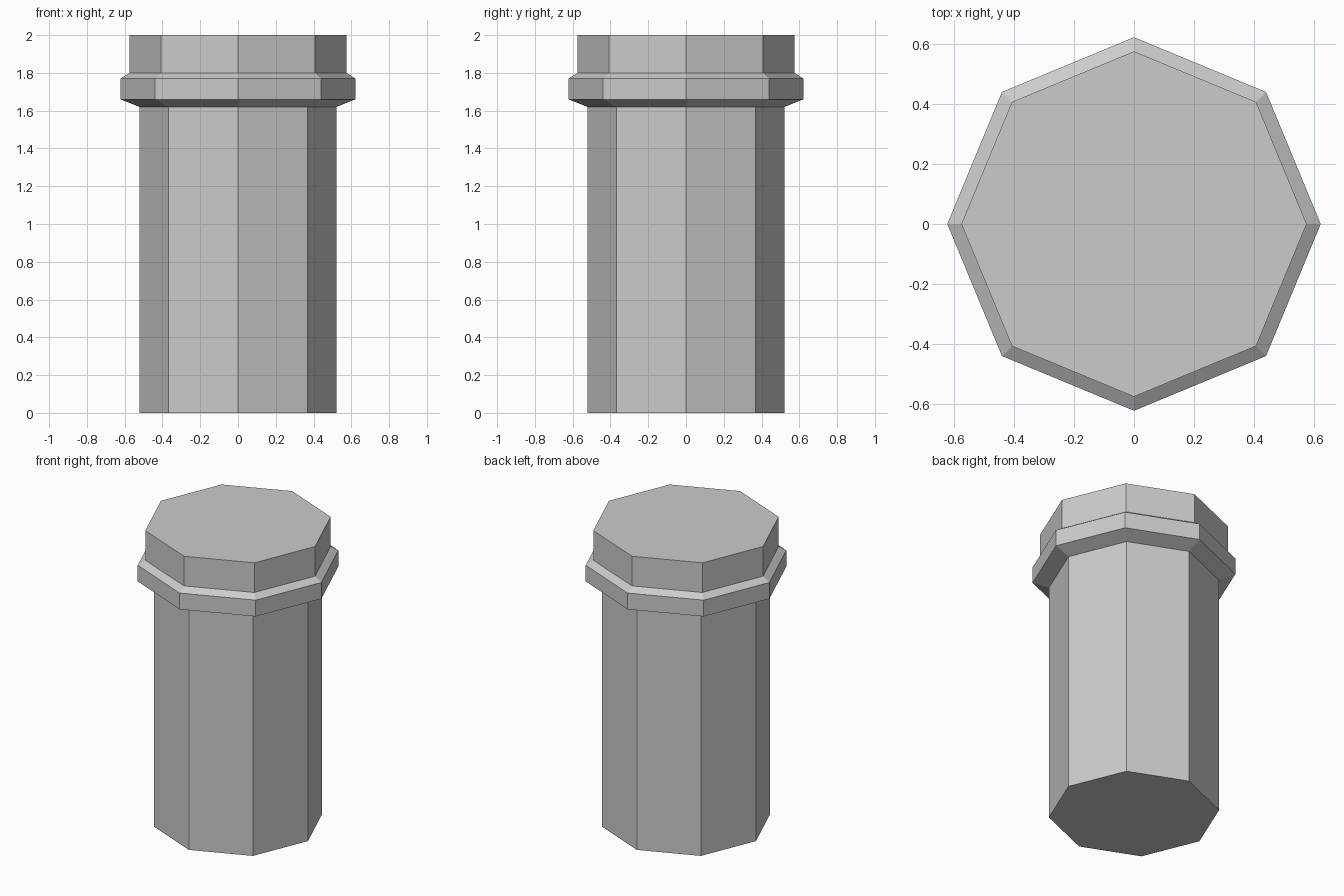
import bpy, bmesh
from math import cos, sin, tau

if "Cube" in bpy.data.objects:
    bpy.data.objects.remove(bpy.data.objects["Cube"])

SIDES = 8

# (radius, height) profile: shaft, flared collar, cap
PROFILE = [(0.522, 0.0), (0.522, 1.62), (0.622, 1.66),
           (0.622, 1.77), (0.575, 1.80), (0.575, 2.0)]


def lathe(name, profile):
    """Closed flat-faced octagonal solid from a radius/height profile."""
    bm = bmesh.new()
    rings = [[bm.verts.new((r * cos(tau * i / SIDES), r * sin(tau * i / SIDES), z))
              for i in range(SIDES)] for r, z in profile]
    for low, high in zip(rings, rings[1:]):
        for i in range(SIDES):
            j = (i + 1) % SIDES
            bm.faces.new((low[i], low[j], high[j], high[i]))
    bm.faces.new(rings[0][::-1])
    bm.faces.new(rings[-1])
    mesh = bpy.data.meshes.new(name)
    bm.to_mesh(mesh)
    bm.free()
    obj = bpy.data.objects.new(name, mesh)
    bpy.context.collection.objects.link(obj)
    return obj


# Octagonal post with collar and cap in one continuous solid
lathe("octagonal_post", PROFILE)
